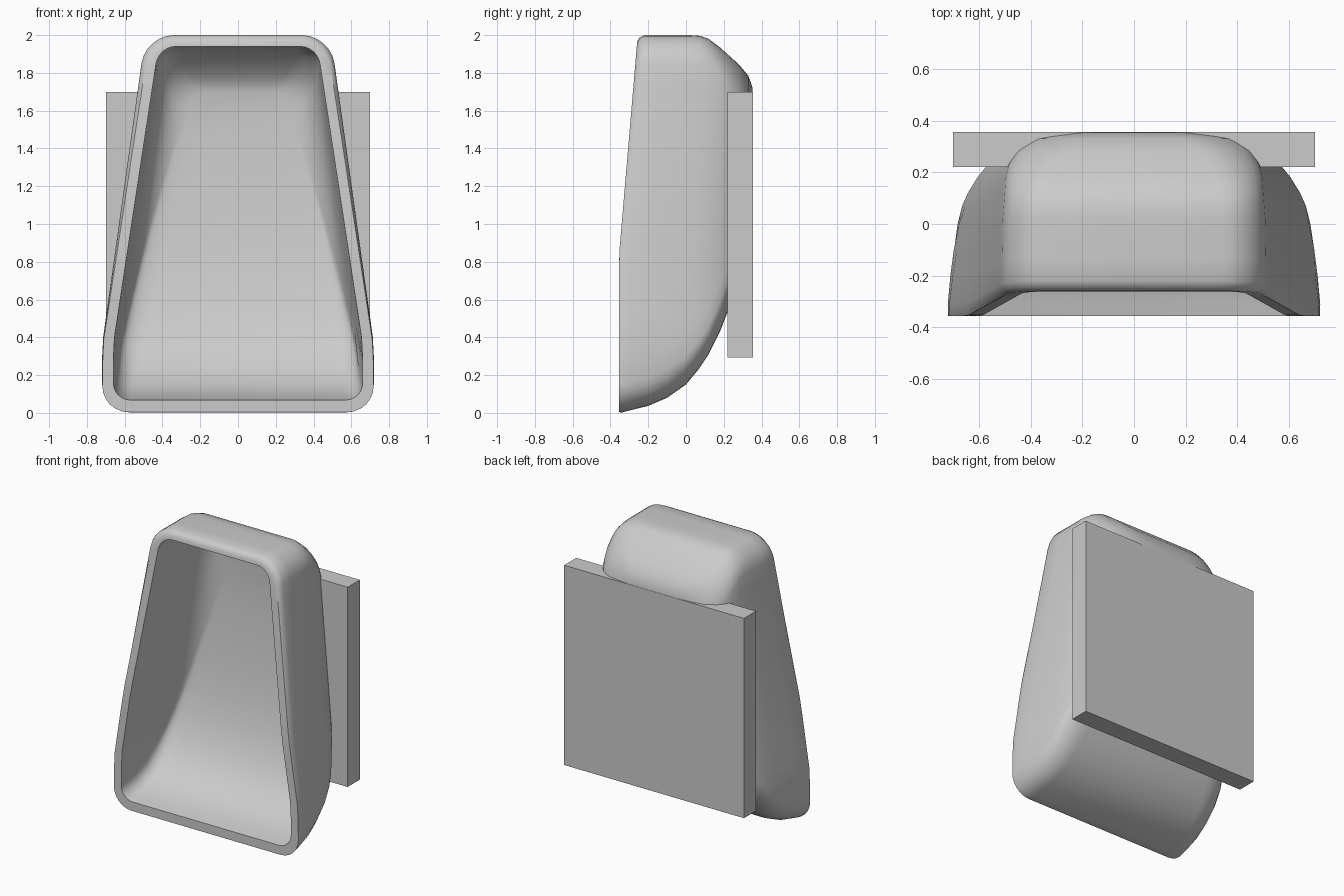
import bpy, bmesh, math

if "Cube" in bpy.data.objects:
    bpy.data.objects.remove(bpy.data.objects["Cube"])

mat = bpy.data.materials.new("light grey ceramic")
mat.diffuse_color = (0.6, 0.6, 0.6, 1)
mat.use_nodes = True
mat.node_tree.nodes["Principled BSDF"].inputs["Base Color"].default_value = mat.diffuse_color
ARC, SIDE = 6, 14


def ring(row, wmax, wtop, ztop, slope):
    """Rounded trapezoid section at one depth; its upper front leans back."""
    y, zb, zt, r, db, dt = row

    def width(z):
        t = z / 2
        return min(wmax, wtop + (ztop - z) * slope) - db * (1 - t) - dt * t

    half = []
    for i in range(ARC + 1):
        a = math.pi / 2 * i / ARC
        z = zb + r - r * math.cos(a)
        half.append((width(z) - r + r * math.sin(a), z))
    z0, z1 = zb + r, zt - r
    for i in range(1, SIDE):
        z = z0 + (z1 - z0) * i / SIDE
        half.append((width(z), z))
    for i in range(ARC + 1):
        a = math.pi / 2 * i / ARC
        z = z1 + r * math.sin(a)
        half.append((width(z) - r + r * math.cos(a), z))
    pts = half + [(-x, z) for x, z in reversed(half)]
    fade = max(0, 1 - (y + 0.355) / 0.45)
    return [(x, y + max(0, z - 0.83) * 0.085 * fade, z) for x, z in pts]


def loft(name, loops):
    """Skin a list of rings and close both ends."""
    bm = bmesh.new()
    loops = [[bm.verts.new(p) for p in lp] for lp in loops]
    for a, b in zip(loops, loops[1:]):
        n = len(a)
        for i in range(n):
            j = (i + 1) % n
            bm.faces.new((a[i], a[j], b[j], b[i]))
    bm.faces.new(loops[0])
    bm.faces.new(loops[-1])
    bmesh.ops.recalc_face_normals(bm, faces=bm.faces)
    me = bpy.data.meshes.new(name)
    bm.to_mesh(me)
    bm.free()
    me.materials.append(mat)
    ob = bpy.data.objects.new(name, me)
    bpy.context.collection.objects.link(ob)
    return ob


# depth, bottom, top, corner radius, narrowing at bottom, narrowing at top
outer = [
    (0.353, 1.20, 1.72, 0.20, 0.32, 0.20),
    (0.33, 0.95, 1.785, 0.20, 0.24, 0.11),
    (0.28, 0.73, 1.845, 0.18, 0.19, 0.06),
    (0.23, 0.56, 1.89, 0.17, 0.145, 0.03),
    (0.18, 0.43, 1.935, 0.16, 0.11, 0.015),
    (0.12, 0.31, 1.98, 0.15, 0.08, 0.008),
    (0.07, 0.235, 1.996, 0.15, 0.063, 0.004),
    (0.0, 0.15, 2.0, 0.15, 0.045, 0),
    (-0.1, 0.08, 2.0, 0.15, 0.028, 0),
    (-0.2, 0.037, 2.0, 0.15, 0.012, 0),
    (-0.31, 0.01, 2.0, 0.15, 0, 0),
    (-0.34, 0.002, 1.988, 0.15, 0, 0.01),
    (-0.355, 0.004, 1.965, 0.14, 0, 0.025),
]
inner = [
    (-0.355, 0.068, 1.94, 0.09, 0, 0),
    (-0.3, 0.078, 1.94, 0.09, 0.004, 0),
    (-0.2, 0.10, 1.94, 0.09, 0.012, 0.002),
    (-0.1, 0.145, 1.94, 0.09, 0.025, 0.004),
    (0.0, 0.23, 1.938, 0.10, 0.04, 0.006),
    (0.07, 0.33, 1.925, 0.10, 0.055, 0.01),
    (0.12, 0.43, 1.90, 0.11, 0.07, 0.015),
    (0.16, 0.54, 1.87, 0.11, 0.085, 0.025),
    (0.20, 0.69, 1.835, 0.11, 0.11, 0.04),
    (0.235, 0.89, 1.80, 0.11, 0.15, 0.06),
    (0.262, 1.10, 1.765, 0.11, 0.20, 0.09),
    (0.28, 1.30, 1.735, 0.11, 0.24, 0.13),
    (0.29, 1.45, 1.70, 0.10, 0.28, 0.18),
]

# Hollow basin: back cap, outside, rim, inside, inner back wall
inside = [ring(r, 0.66, 0.42, 1.94, 0.152) for r in inner]
basin = loft("basin", [ring(r, 0.72, 0.49, 2.0, 0.14) for r in outer] + inside)
bpy.context.view_layer.objects.active = basin
basin.select_set(True)
bpy.ops.object.shade_smooth_by_angle(angle=math.radians(40))

# Flat wall mounting plate, hollowed where the basin cavity reaches into it
bpy.ops.mesh.primitive_cube_add(size=1, location=(0, 0.2875, 0.997))
plate = bpy.context.object
plate.name = "wall_plate"
plate.scale = (1.4, 0.135, 1.406)
plate.data.materials.append(mat)
cutter = loft("cavity_cutter", inside)
cutter.location.y = 0.02
cutter.hide_render = True
mod = plate.modifiers.new("cavity", 'BOOLEAN')
mod.operation = 'DIFFERENCE'
mod.object = cutter
bpy.context.view_layer.update()
bpy.ops.object.modifier_apply(modifier="cavity")
bpy.data.objects.remove(cutter)
